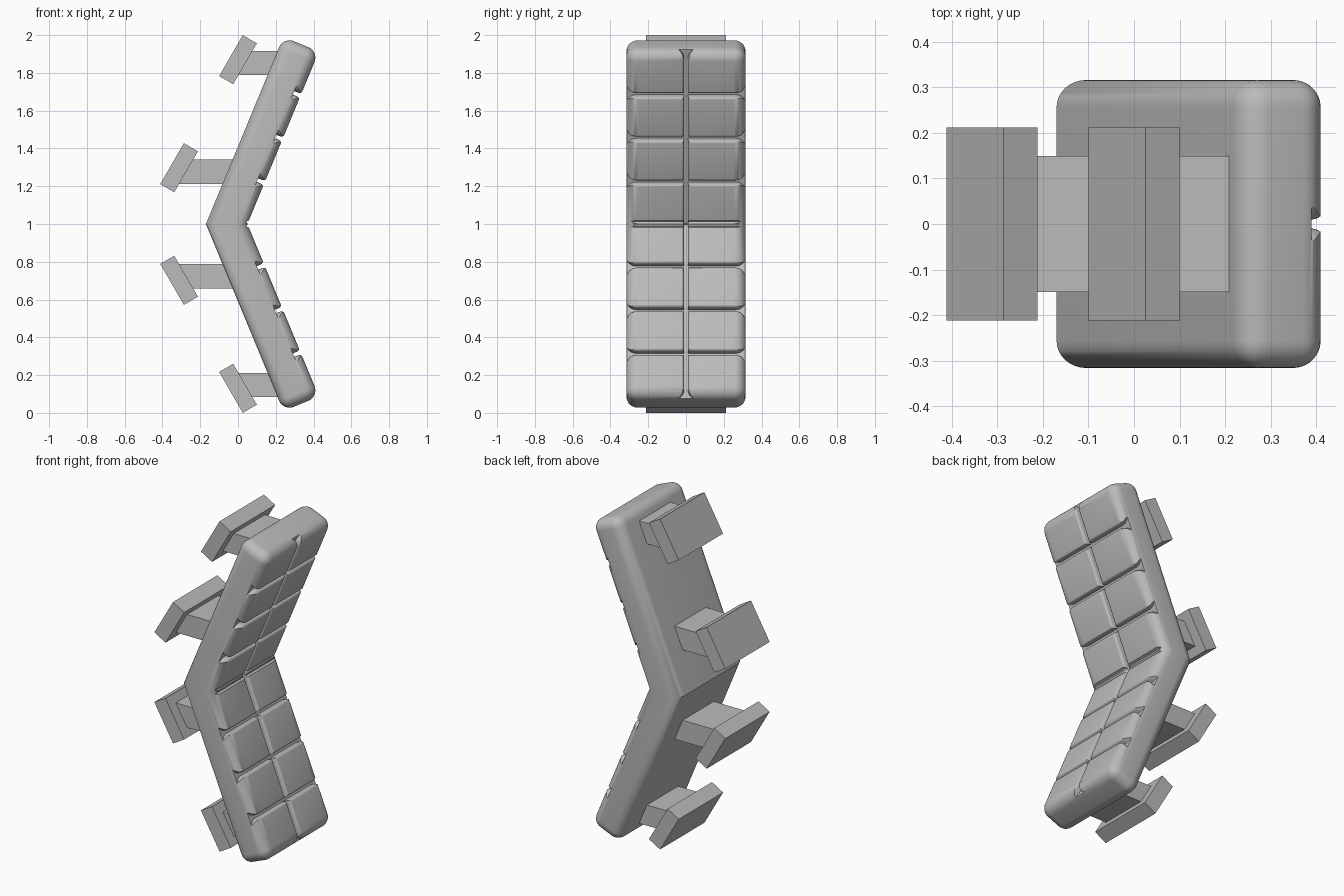
import bpy, bmesh, math
from mathutils import Matrix, Vector

cube = bpy.data.objects.get("Cube")
if cube:
    bpy.data.objects.remove(cube, do_unlink=True)

grey = bpy.data.materials.new("plain grey")
grey.use_nodes = True
COLOUR = (0.5, 0.5, 0.5, 1)
grey.diffuse_color = COLOUR
grey.node_tree.nodes["Principled BSDF"].inputs["Base Color"].default_value = COLOUR

MID = Vector((0, 0, 1))          # the bend of the pad, also the mirror plane
TILT = math.radians(22.5)
HALF_W, ROUND, GROOVE = 0.316, 0.06, 0.04


def make_object(name, bm):
    bmesh.ops.recalc_face_normals(bm, faces=bm.faces)
    mesh = bpy.data.meshes.new(name)
    bm.to_mesh(mesh)
    bm.free()
    mesh.materials.append(grey)
    ob = bpy.data.objects.new(name, mesh)
    ob.location = MID
    bpy.context.collection.objects.link(ob)
    return ob


def add_box(bm, lo, hi):
    lo, hi = Vector(lo), Vector(hi)
    m = Matrix.Translation((lo + hi) / 2) @ Matrix.Diagonal((*(hi - lo), 1))
    return bmesh.ops.create_cube(bm, size=1, matrix=m)["verts"]


def apply_modifier(ob, mod):
    bpy.context.view_layer.update()
    bpy.ops.object.select_all(action="DESELECT")
    bpy.context.view_layer.objects.active = ob
    ob.select_set(True)
    bpy.ops.object.modifier_apply(modifier=mod.name)


def subtract(ob, cutter):
    mod = ob.modifiers.new("cut", "BOOLEAN")
    mod.operation, mod.solver, mod.object = "DIFFERENCE", "EXACT", cutter
    cutter.hide_render = True
    apply_modifier(ob, mod)
    bpy.data.objects.remove(cutter, do_unlink=True)


# Bent pad: a V profile extruded across, all edges rounded except the bend
def bent_pad():
    along = Vector((math.sin(TILT), math.cos(TILT)))
    inner, outer = Vector((0.05, 0)), Vector((-0.17, 0))
    end = inner + along * 0.988
    back = outer + along * (end - outer).dot(along)
    flip = lambda p: Vector((p.x, -p.y))
    profile = [inner, end, back, outer, flip(back), flip(end)]
    bm = bmesh.new()
    face = bm.faces.new([bm.verts.new((p.x, -HALF_W, p.y)) for p in profile])
    grown = bmesh.ops.extrude_face_region(bm, geom=[face])["geom"]
    verts = [g for g in grown if isinstance(g, bmesh.types.BMVert)]
    bmesh.ops.translate(bm, verts=verts, vec=(0, 2 * HALF_W, 0))
    bmesh.ops.recalc_face_normals(bm, faces=bm.faces)
    edges = [e for e in bm.edges if any(abs(v.co.z) > 0.1 for v in e.verts)]
    bmesh.ops.bevel(bm, geom=edges, offset=ROUND, segments=8, profile=0.5,
                    affect="EDGES", clamp_overlap=True)
    return make_object("bent_pad", bm)


# One cushion block in limb space: x = height above the pad, z = along the limb
def add_block(target, side, start, stop, last):
    bm = bmesh.new()
    add_box(bm, (-0.1, 0.01, start), (0.001, HALF_W + 0.002, stop))
    corners = []
    for e in bm.edges:
        a, b = (v.co for v in e.verts)
        upright = abs(a.x - b.x) > 0.05
        if upright and (a.y > 0.1 or (last and a.z > stop - 0.01)):
            corners.append(e)
    bmesh.ops.bevel(bm, geom=corners, offset=0.055, segments=6, profile=0.5,
                    affect="EDGES")
    rim = [e for e in bm.edges if all(v.co.x > 0 for v in e.verts)]
    bmesh.ops.bevel(bm, geom=rim, offset=0.018, segments=4, profile=0.5,
                    affect="EDGES")
    if side < 0:
        bmesh.ops.scale(bm, verts=bm.verts, vec=(1, -1, 1))
        bmesh.ops.reverse_faces(bm, faces=bm.faces)
    part = bpy.data.meshes.new("block")
    bm.to_mesh(part)
    bm.free()
    target.from_mesh(part)
    bpy.data.meshes.remove(part)


# Groove cutter of one limb: a surface layer with the blocks taken out
def groove_cutter(turn):
    bm = bmesh.new()
    add_box(bm, (-GROOVE, -0.4, -0.015), (0.05, 0.4, 1.1))
    layer = make_object("groove_cutter", bm)
    blocks = bmesh.new()
    cuts = [-0.2, 0.235, 0.485, 0.735, 1.0]
    for i in range(4):
        for side in (1, -1):
            add_block(blocks, side, cuts[i] + 0.01, cuts[i + 1] - 0.01, i == 3)
    subtract(layer, make_object("block_cutter", blocks))
    layer.data.transform(Matrix.Rotation(turn, 4, "X")
                         @ Matrix.Translation((0.05, 0, 0))
                         @ Matrix.Rotation(TILT, 4, "Y"))
    return layer


pad = bent_pad()
for turn in (0, math.pi):
    subtract(pad, groove_cutter(turn))
bpy.ops.object.select_all(action="DESELECT")
pad.select_set(True)
bpy.context.view_layer.objects.active = pad
bpy.ops.object.shade_smooth_by_angle(angle=math.radians(35))


# Rear brackets: level arm and slanted plate, mirrored above and below the bend
def mirrored(ob):
    mod = ob.modifiers.new("mirror", "MIRROR")
    mod.use_axis = (False, False, True)
    mod.use_mirror_merge = False


def bracket(name, x, z, arm_bottom, arm_top, arm_end):
    bm = bmesh.new()
    add_box(bm, (x - 0.01, -0.149, arm_bottom), (arm_end, 0.149, arm_top))
    mirrored(make_object(name + "_arms", bm))
    bm = bmesh.new()
    add_box(bm, (-0.043, -0.212, -0.125), (0.043, 0.212, 0.125))
    bm.transform(Matrix.Translation((x, 0, z))
                 @ Matrix.Rotation(math.radians(30), 4, "Y"))
    mirrored(make_object(name + "_plates", bm))


bracket("inner_bracket", -0.312, 0.298, 0.213, 0.342, 0.02)
bracket("outer_bracket", 0.0, 0.87, 0.79, 0.915, 0.24)
